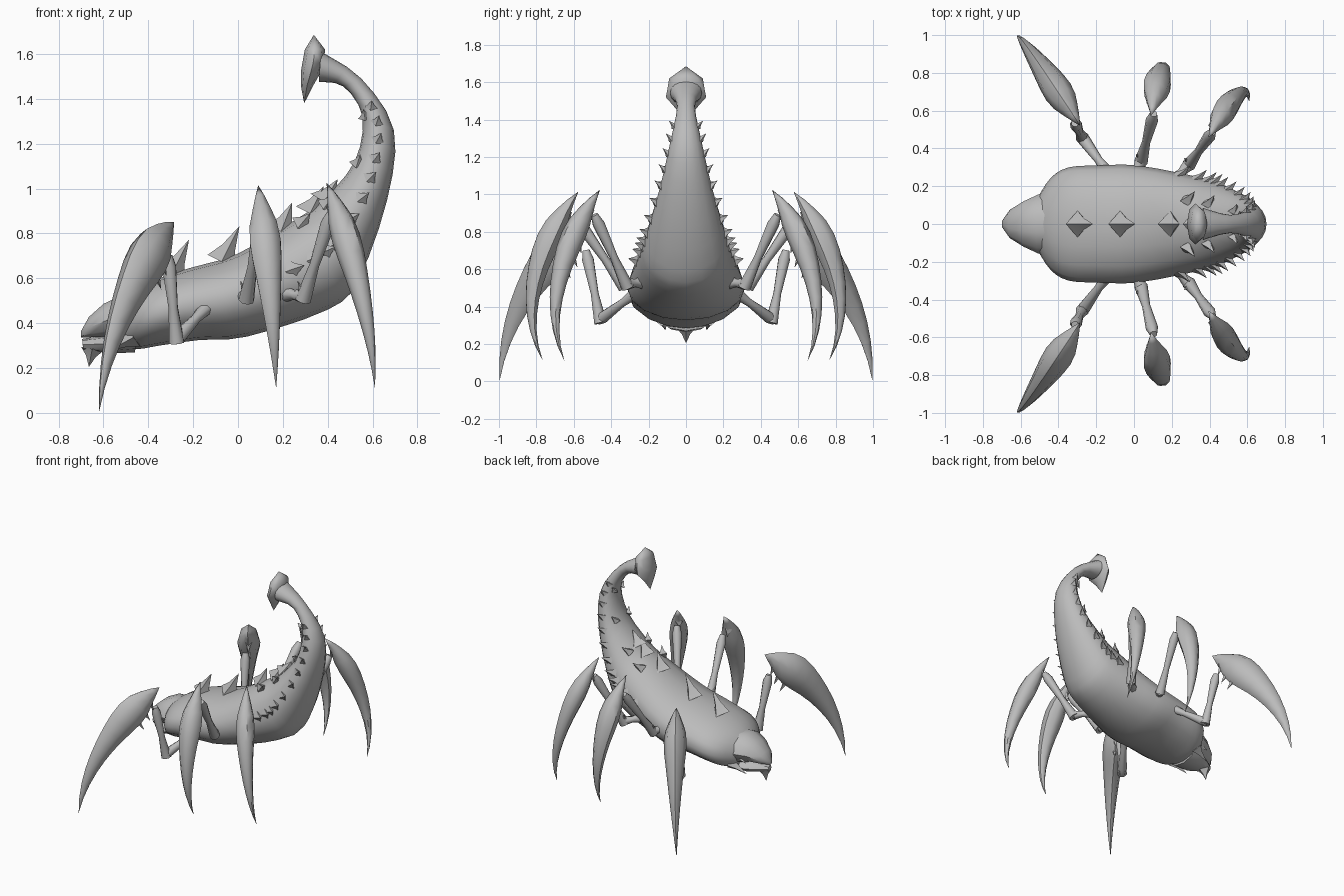
import bpy, bmesh, math
from mathutils import Vector as V

if "Cube" in bpy.data.objects:
    bpy.data.objects.remove(bpy.data.objects["Cube"])

grey = bpy.data.materials.new("chitin_grey")
grey.diffuse_color = (0.5, 0.5, 0.5, 1)
grey.use_nodes = True
grey.node_tree.nodes["Principled BSDF"].inputs["Base Color"].default_value = grey.diffuse_color


def smooth_rings(rings, steps):
    """Catmull-Rom resampling of (centre, u, v) rings."""
    out = []
    for i in range(len(rings) - 1):
        q = [rings[max(0, min(len(rings) - 1, i + k))] for k in (-1, 0, 1, 2)]
        for s in range(steps):
            t = s / steps
            out.append(tuple(
                0.5 * (2 * b + (c - a) * t + (2 * a - 5 * b + 4 * c - d) * t * t
                       + (3 * b - a - 3 * c + d) * t ** 3)
                for a, b, c, d in zip(*q)))
    return out + [rings[-1]]


def loft(bm, rings, sides=12):
    """Skin elliptical rings and cap both ends."""
    loops = []
    for c, u, v in rings:
        angles = [2 * math.pi * k / sides for k in range(sides)]
        loops.append([bm.verts.new(c + u * math.cos(a) + v * math.sin(a)) for a in angles])
    for a, b in zip(loops, loops[1:]):
        for k in range(sides):
            j = (k + 1) % sides
            bm.faces.new((a[k], a[j], b[j], b[k]))
    bm.faces.new(loops[0])
    bm.faces.new(loops[-1])


def limb(bm, points, widths, depths, sides=8):
    """Tube whose sections stay aligned to the limb's vertical plane."""
    d = points[-1] - points[0]
    side = V((-d.y, d.x, 0)).normalized()
    rings = []
    for i, (p, w, h) in enumerate(zip(points, widths, depths)):
        t = points[min(i + 1, len(points) - 1)] - points[max(i - 1, 0)]
        rings.append((p, side * w, side.cross(t).normalized() * h))
    loft(bm, rings, sides)
    return rings


def spike(bm, base, tip, r, flat=1.0):
    """Four-sided thorn with a flared root."""
    base, tip = V(base), V(tip)
    t = (tip - base).normalized()
    side = t.cross(V((0, 1, 0)) if abs(t.y) < 0.7 else V((0, 0, 1))).normalized()
    u, v = side * r, t.cross(side) * r * flat
    loft(bm, [(base, u, v), (base.lerp(tip, .4), u * .45, v * .45),
              (tip, u * 0, v * 0)], 4)


def finish(name, bm, angle=45, mirror=False):
    bmesh.ops.remove_doubles(bm, verts=bm.verts, dist=0.0005)
    bmesh.ops.dissolve_degenerate(bm, edges=bm.edges, dist=0.0001)
    bmesh.ops.recalc_face_normals(bm, faces=bm.faces)
    me = bpy.data.meshes.new(name)
    bm.to_mesh(me)
    bm.free()
    me.materials.append(grey)
    ob = bpy.data.objects.new(name, me)
    bpy.context.collection.objects.link(ob)
    bpy.ops.object.select_all(action='DESELECT')
    ob.select_set(True)
    bpy.context.view_layer.objects.active = ob
    bpy.ops.object.shade_smooth_by_angle(angle=math.radians(angle))
    if mirror:
        m = ob.modifiers.new("other_side", 'MIRROR')
        m.use_axis = (False, True, False)


def profile_rings(rows):
    """Rows of top x, top z, bottom x, bottom z, half width."""
    out = []
    for tx, tz, bx, bz, w in rows:
        a, b = V((tx, 0, tz)), V((bx, 0, bz))
        out.append(((a + b) / 2, V((0, w, 0)), (a - b) / 2))
    return out


# body running back into the curled tail, flaring at the stinger
body = smooth_rings(profile_rings([
    (-.51, .50, -.51, .29, .14), (-.44, .555, -.44, .285, .245),
    (-.34, .605, -.35, .30, .30), (-.2, .65, -.17, .325, .31),
    (0, .71, .04, .34, .31), (.27, .87, .40, .46, .25),
    (.38, .95, .535, .59, .215), (.52, 1.12, .665, .95, .14),
    (.555, 1.32, .695, 1.26, .082), (.47, 1.455, .55, 1.49, .048),
    (.36, 1.475, .37, 1.61, .085)]), 3)
bm = bmesh.new()
loft(bm, body, 16)
finish("body_and_tail", bm)

# stinger bulb with upper point and lower hook
bm = bmesh.new()
loft(bm, [(V((x, 0, z)), V((a, 0, 0)), V((0, b, 0))) for x, z, a, b in [
    (.338, 1.685, 0, 0), (.343, 1.62, .045, .09), (.335, 1.56, .048, .10),
    (.325, 1.52, .045, .108), (.308, 1.46, .028, .055), (.295, 1.38, 0, 0)]], 8)
finish("stinger", bm, 60)

# thorns along the back
bm = bmesh.new()
for i, lean, rise in ((7, .08, .16), (11, .08, .16), (14, .05, .13),
                      (16, .06, .12), (18, .06, .10)):
    c, u, v = body[i]
    top = c + v * .95
    spike(bm, top, top + V((lean, 0, rise)), .07)
finish("back_thorns", bm, 60)

# thorns down both sides of the tail
bm = bmesh.new()
for i, (c, u, v) in enumerate(body[14:26]):
    w = u.length
    for lift in (.1, .85) if i % 3 == 1 else (.1,):
        base = c + v * lift + u * (math.sqrt(1 - lift * lift) * .92)
        along = u.cross(v).normalized()
        along = along if along.z > 0 else -along
        out = (u.normalized() * .75 + v.normalized() * lift * .6 + along * .8).normalized()
        spike(bm, base, base + out * (.03 + w * .22), .022 + w * .11, .7)
finish("tail_side_thorns", bm, 60, True)

# hooded head
bm = bmesh.new()
loft(bm, profile_rings([
    (-.42, .53, -.44, .30, .16), (-.52, .53, -.50, .31, .155),
    (-.60, .49, -.57, .335, .12), (-.665, .43, -.65, .335, .075),
    (-.70, .365, -.70, .335, .015)]), 10)
finish("head_hood", bm, 40)

# lower jaw with hanging tooth
bm = bmesh.new()
loft(bm, profile_rings([
    (-.44, .38, -.46, .27, .13), (-.56, .35, -.56, .265, .11),
    (-.695, .33, -.69, .28, .02)]), 8)
spike(bm, (-.65, 0, .285), (-.665, 0, .205), .05)
finish("lower_jaw", bm, 40)

# small mouth pincers
bm = bmesh.new()
spike(bm, (-.46, .13, .34), (-.58, .11, .275), .05)
spike(bm, (-.48, .11, .40), (-.58, .12, .36), .045)
finish("mouth_pincers", bm, 60, True)


def leg(place, joints, curve, width, depth, teeth):
    """Two thin segments between joints, then a claw swept along a Bezier."""
    joints, curve = [V(p) for p in joints], [V(p) for p in curve]
    bm = bmesh.new()
    for a, b in zip(joints, joints[1:]):
        radii = (.036, .022, .033, .02)
        limb(bm, [a.lerp(b, t) for t in (-.05, .4, .92, 1.06)], radii, radii)
    elbow = joints[1]
    spike(bm, elbow, elbow + V((-.03, .03, .07)), .03)
    finish(place + "_leg_joint", bm, 45, True)

    bm = bmesh.new()
    p0, p1, p2, p3 = curve
    ts = [k / 12 for k in range(13)]
    points = [p0 * (1 - t) ** 3 + p1 * 3 * t * (1 - t) ** 2
              + p2 * 3 * t * t * (1 - t) + p3 * t ** 3 for t in ts]
    # pointed shoulder, widest at a third, long taper to the tip
    swell = [min(1, t / .28) * min(1, (1 - t) / .62) for t in ts]
    rings = limb(bm, points, [width * s for s in swell], [depth * s for s in swell])
    # ragged teeth on the inner edge
    for c, u, v in rings[2:2 + teeth]:
        inward = v if v.z < 0 else -v
        spike(bm, c + inward * .5, c + inward * 1.3 - V((0, 0, .03)), .035)
    finish(place + "_leg_claw", bm, 45, True)


leg("front", [(-.13, .26, .48), (-.275, .46, .33), (-.31, .53, .68)],
    [(-.285, .52, .85), (-.37, .66, .76), (-.58, .97, .45), (-.62, .997, .002)],
    .078, .115, 3)
leg("middle", [(0, .25, .52), (.04, .34, .52), (.10, .57, .85)],
    [(.09, .575, 1.015), (.12, .74, .82), (.16, .92, .42), (.17, .765, .11)],
    .075, .07, 1)
leg("rear", [(.22, .24, .53), (.295, .32, .52), (.41, .48, .87)],
    [(.395, .46, 1.025), (.47, .60, .85), (.60, .79, .42), (.61, .65, .11)],
    .065, .065, 1)
